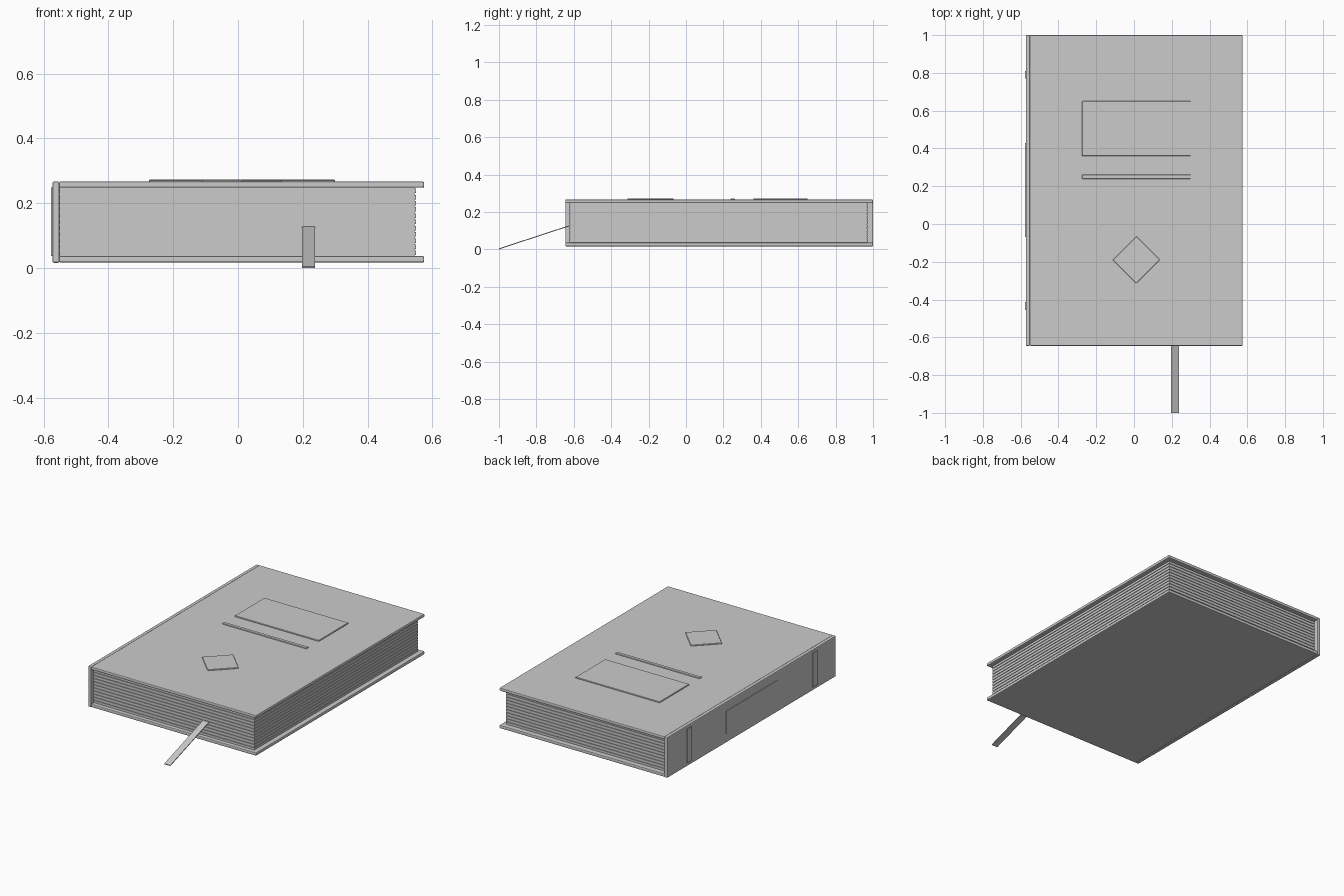
import bpy, bmesh, math
from mathutils import Matrix

if "Cube" in bpy.data.objects:
    bpy.data.objects.remove(bpy.data.objects["Cube"])


def box(name, x, y, z, bevel=0.0, segments=2):
    """Axis-aligned box from (min, max) ranges, optionally with rounded edges."""
    mesh = bpy.data.meshes.new(name)
    bm = bmesh.new()
    size = [r[1] - r[0] for r in (x, y, z)]
    mid = [(r[0] + r[1]) / 2 for r in (x, y, z)]
    bmesh.ops.create_cube(bm, size=1, matrix=Matrix.Diagonal((*size, 1)))
    bm.to_mesh(mesh)
    bm.free()
    ob = bpy.data.objects.new(name, mesh)
    ob.location = mid
    bpy.context.collection.objects.link(ob)
    if bevel:
        mod = ob.modifiers.new("rounded_edges", "BEVEL")
        mod.width = bevel
        mod.segments = segments
    return ob


Y0, Y1 = -0.645, 1.0          # cover length
PZ0, PZ1 = 0.037, 0.248       # page block height

# Cover boards and spine
for name, z in (("back_cover", (0.017, PZ0)), ("front_cover", (PZ1, 0.267))):
    box(name, (-0.553, 0.575), (Y0, Y1), z, 0.005)
box("spine", (-0.573, -0.551), (Y0, Y1), (0.016, 0.267), 0.005)

# Page block with thin signature layers standing proud of it
box("page_block", (-0.552, 0.545), (-0.621, 0.969), (PZ0, PZ1))
layers = 11
pitch = (PZ1 - PZ0) / layers
for i in range(layers):
    zc = PZ0 + (i + 0.5) * pitch
    box(f"page_layer_{i + 1}", (-0.551, 0.549), (-0.625, 0.973),
        (zc - pitch * 0.36, zc + pitch * 0.36))

# Raised cover decoration
box("title_plate", (-0.275, 0.30), (0.36, 0.65), (0.262, 0.273), 0.002, 1)
box("title_rule", (-0.275, 0.30), (0.239, 0.261), (0.262, 0.272), 0.002, 1)
side = 0.125 * math.sqrt(2) / 2
diamond = box("diamond_ornament", (0.0125 - side, 0.0125 + side),
              (-0.19 - side, -0.19 + side), (0.262, 0.273), 0.002, 1)
diamond.rotation_euler.z = math.radians(45)

# Spine bands and label
for name, yc in (("upper_spine_band", 0.79), ("lower_spine_band", -0.435)):
    box(name, (-0.578, -0.568), (yc - 0.021, yc + 0.021), (PZ0, PZ1))
box("spine_label", (-0.577, -0.568), (-0.07, 0.43), (0.073, 0.212))

# Ribbon bookmark sloping from the pages to the ground
ya, za, yb, zb = -1.0, 0.003, -0.61, 0.131
length = math.hypot(yb - ya, zb - za)
ribbon = box("ribbon_bookmark", (0.197, 0.238), (-length / 2, length / 2), (-0.0025, 0.0025))
ribbon.location = (0.2175, (ya + yb) / 2, (za + zb) / 2)
ribbon.rotation_euler.x = math.atan2(zb - za, yb - ya)
